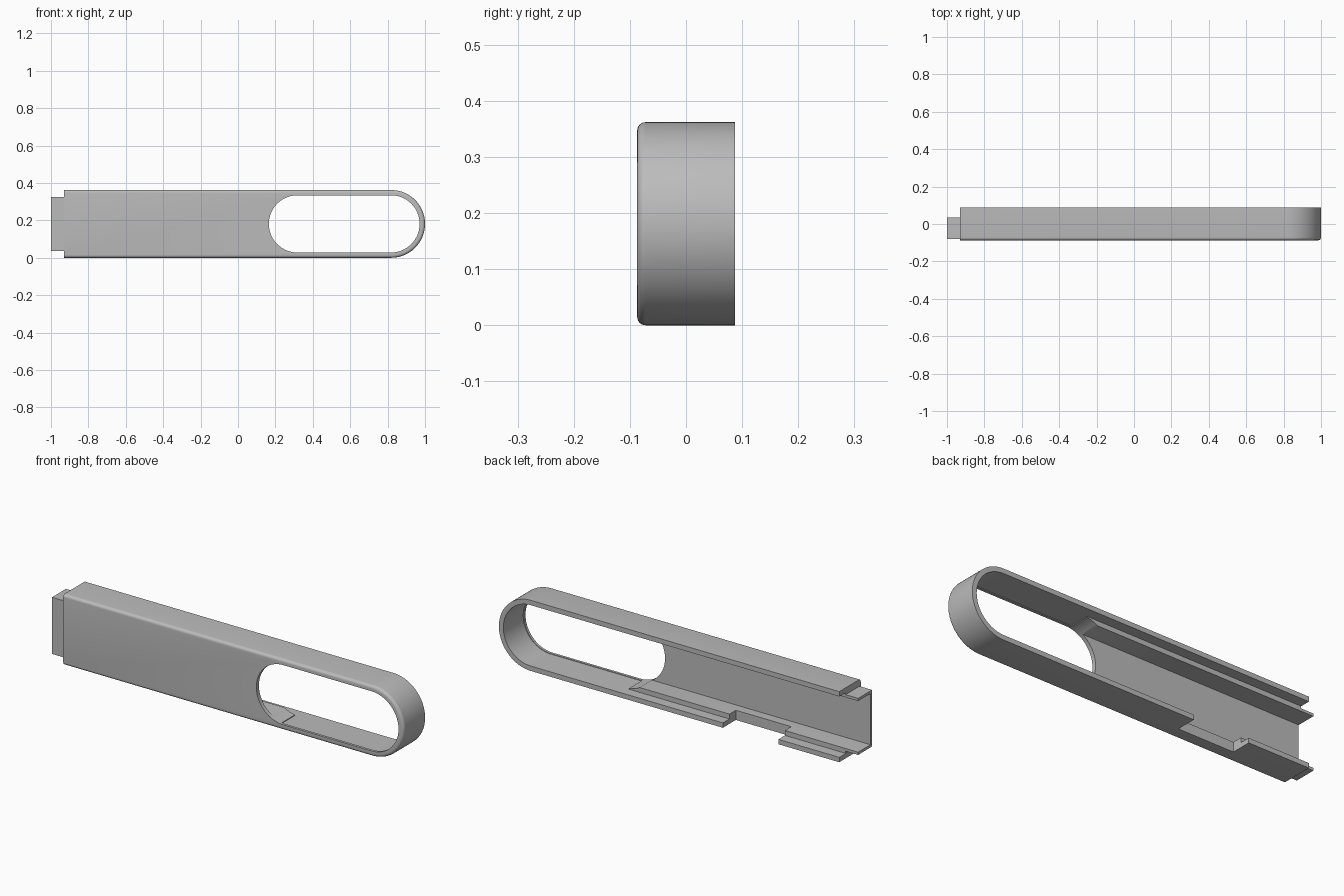
import bpy, bmesh, math

cube = bpy.data.objects.get("Cube")
if cube:
    bpy.data.objects.remove(cube, do_unlink=True)

LEFT, RIGHT, HEIGHT = -0.93, 1.0, 0.362
FRONT, BACK = -0.087, 0.087
MID = HEIGHT / 2

grey = bpy.data.materials.new("plain grey")
grey.use_nodes = True
grey.diffuse_color = (0.5, 0.5, 0.5, 1)
grey.node_tree.nodes["Principled BSDF"].inputs["Base Color"].default_value = (0.5, 0.5, 0.5, 1)


def arc(cx, radius, start, steps=40):
    """Half circle in the xz plane around mid height."""
    return [(cx + radius * math.cos(start + math.pi * i / steps),
             MID + radius * math.sin(start + math.pi * i / steps)) for i in range(steps + 1)]


def tongue_outline(left, inset):
    """Square left end, round right end."""
    r = MID - inset
    return arc(RIGHT - MID, r, -math.pi / 2) + [(left, MID + r), (left, MID - r)]


def loft(name, rings):
    """Closed solid through (y, outline) rings with equal point counts."""
    bm = bmesh.new()
    loops = [[bm.verts.new((x, y, z)) for x, z in pts] for y, pts in rings]
    for a, b in zip(loops, loops[1:]):
        for i in range(len(a)):
            j = (i + 1) % len(a)
            bm.faces.new((a[i], a[j], b[j], b[i]))
    bm.faces.new(loops[0])
    bm.faces.new(loops[-1])
    bmesh.ops.recalc_face_normals(bm, faces=bm.faces)
    mesh = bpy.data.meshes.new(name)
    bm.to_mesh(mesh)
    bm.free()
    mesh.materials.append(grey)
    obj = bpy.data.objects.new(name, mesh)
    bpy.context.collection.objects.link(obj)
    return obj


def prism(name, outline, y0, y1):
    return loft(name, [(y0, outline), (y1, outline)])


def rect(x0, x1, z0, z1):
    return [(x0, z0), (x1, z0), (x1, z1), (x0, z1)]


def finish(obj, cutters):
    """Cut, then smooth the curved faces."""
    bpy.ops.object.select_all(action='DESELECT')
    obj.select_set(True)
    bpy.context.view_layer.objects.active = obj
    for cutter in cutters:
        mod = obj.modifiers.new("cut", 'BOOLEAN')
        mod.operation = 'DIFFERENCE'
        mod.solver = 'EXACT'
        mod.object = cutter
        bpy.ops.object.modifier_apply(modifier=mod.name)
    bpy.ops.object.shade_smooth_by_angle(angle=math.radians(30))


# Outer shell with a rounded front edge
fillet, steps = 0.015, 6
rings = []
for i in range(steps + 1):
    a = math.pi / 2 * i / steps
    rings.append((FRONT + fillet * (1 - math.sin(a)),
                  tongue_outline(LEFT, fillet * (1 - math.cos(a)))))
rings.reverse()
rings.append((BACK, tongue_outline(LEFT, 0)))
shell = loft("outer_shell", rings)

# Inner channel that sticks out at the square end
gap, sunk, liner_end = 0.036, 0.02, 0.3
half = [(-1, gap), (LEFT + 0.001, gap), (LEFT + 0.001, sunk), (liner_end, sunk)]
liner = prism("inner_channel", half + [(x, HEIGHT - z) for x, z in reversed(half)], -0.079, 0.034)

# Cutters: hollow, window, channel trough and the notch in the lower wall
hollow = prism("hollow_cutter", tongue_outline(-1.2, 0.025), -0.074, 0.3)
win_r = MID - 0.028
window = prism("window_cutter", arc(0.818, win_r, -math.pi / 2)
               + arc(0.165 + win_r, win_r, math.pi / 2), -0.3, 0.3)
trough = prism("trough_cutter", rect(-1.2, 0.6, 0.05, HEIGHT - 0.05), -0.066, 0.3)
notch = prism("notch_cutter", rect(-0.585, -0.27, -0.1, 0.1), -0.018, 0.3)

finish(shell, [hollow, window, notch])
finish(liner, [trough, window, notch])

for cutter in (hollow, window, trough, notch):
    bpy.data.objects.remove(cutter, do_unlink=True)
